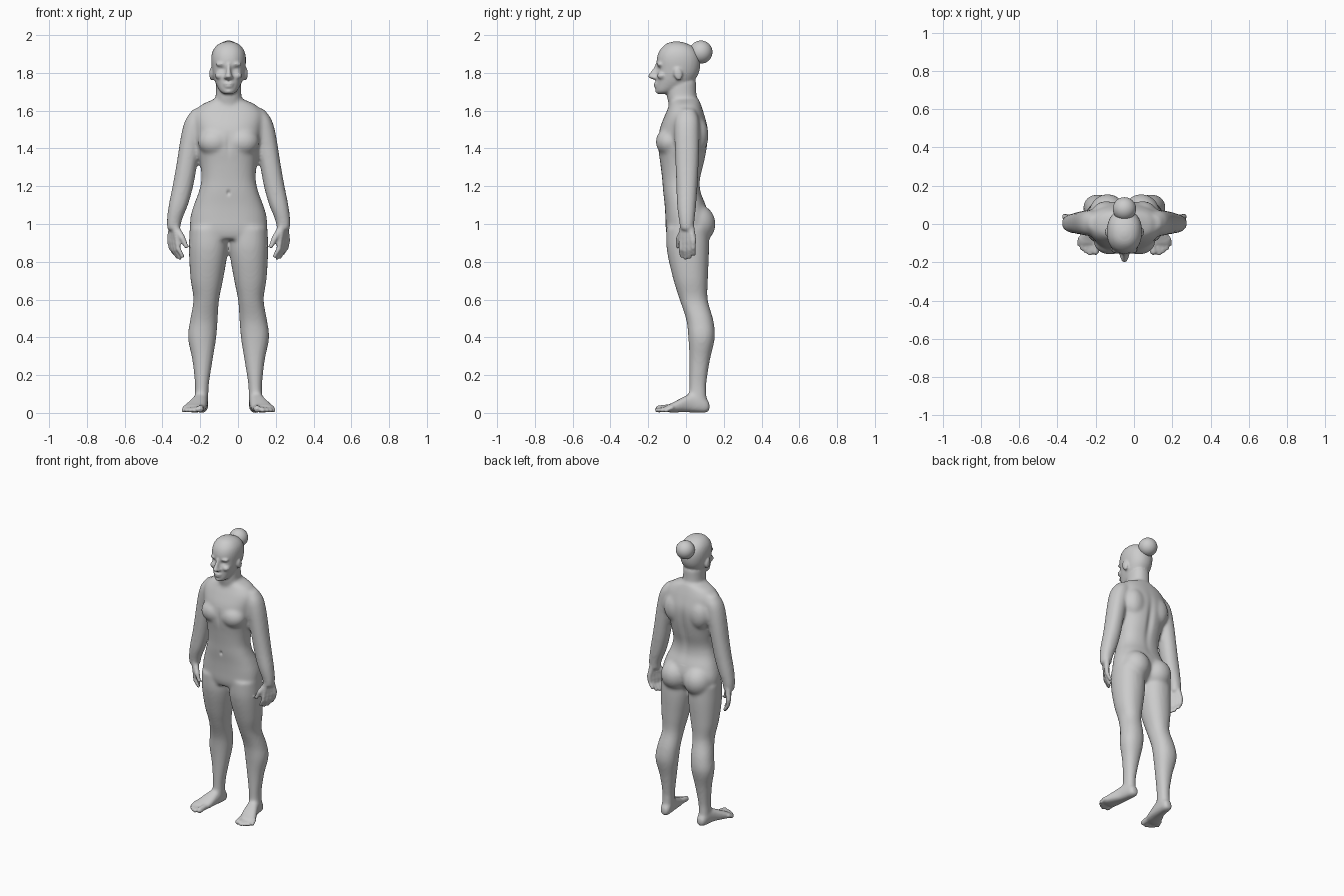
import bpy, bmesh, math
from mathutils import Vector, Matrix

CX = -0.05      # the figure stands slightly left of the origin
BOTH = (-1, 1)


def spline(rows, steps=4):
    """Smoothly interpolate rows of section numbers."""
    out = []
    for i in range(len(rows) - 1):
        p0, p1 = rows[max(i - 1, 0)], rows[i]
        p2, p3 = rows[i + 1], rows[min(i + 2, len(rows) - 1)]
        h = p2[0] - p1[0]
        for k in range(steps):
            t = k / steps
            row = []
            for a, b, c, d in zip(p0, p1, p2, p3):
                m1 = (c - a) / ((p2[0] - p0[0]) or 1) * h
                m2 = (d - b) / ((p3[0] - p1[0]) or 1) * h
                row.append((2*t**3 - 3*t*t + 1)*b + (t**3 - 2*t*t + t)*m1
                           + (3*t*t - 2*t**3)*c + (t**3 - t*t)*m2)
            out.append(row)
    return out + [list(rows[-1])]


def bridge(bm, rings):
    """Skin a stack of vertex rings and close both ends."""
    n = len(rings[0])
    for a, b in zip(rings, rings[1:]):
        for k in range(n):
            j = (k + 1) % n
            bm.faces.new((a[k], a[j], b[j], b[k]))
    bm.faces.new(rings[0])
    bm.faces.new(rings[-1])


def loft(bm, rows, side=1, n=2.2, axis='Z', seg=32):
    """Rows: position on axis, centre x, half width, low and high edge across."""
    rings = []
    for p, cx, rx, lo, hi in spline(rows):
        ring = []
        for k in range(seg):
            a = 2 * math.pi * k / seg
            c, s = math.cos(a), math.sin(a)
            x = side * (cx + rx * math.copysign(abs(c) ** (2 / n), c))
            q = (lo + hi) / 2 + (hi - lo) / 2 * math.copysign(abs(s) ** (2 / n), s)
            ring.append(bm.verts.new((x, q, p) if axis == 'Z' else (x, p, q)))
        rings.append(ring)
    bridge(bm, rings)


def ball(bm, c, r, side=1, tilt=0, seg=24):
    """Ellipsoid made of rings, cheap to add to a growing mesh."""
    m = (Matrix.Translation((c[0] * side, c[1], c[2])) @ Matrix.Rotation(tilt, 4, 'X')
         @ Matrix.Diagonal((r[0], r[1], r[2], 1)))
    rings, lat = [], seg // 2
    for i in range(lat):
        f = math.pi * (i + .3) / (lat - .4)
        rings.append([bm.verts.new(m @ Vector((math.sin(f) * math.cos(2 * math.pi * k / seg),
                                               math.sin(f) * math.sin(2 * math.pi * k / seg),
                                               -math.cos(f)))) for k in range(seg)])
    bridge(bm, rings)


def digit(bm, pts, side):
    """Chain of overlapping balls along points (x, y, z, radius)."""
    for a, b in zip(pts, pts[1:]):
        for k in range(6):
            q = Vector(a).lerp(Vector(b), k / 5)
            ball(bm, q[:3], (q[3],) * 3, side, seg=10)


def fuse(name, bm, voxel, smooth):
    """Merge overlapping pieces into one skin."""
    bmesh.ops.recalc_face_normals(bm, faces=bm.faces)
    me = bpy.data.meshes.new(name)
    bm.to_mesh(me)
    bm.free()
    ob = bpy.data.objects.new(name, me)
    bpy.context.collection.objects.link(ob)
    bpy.context.view_layer.objects.active = ob
    ob.select_set(True)
    r = ob.modifiers.new("skin", 'REMESH')
    r.mode, r.voxel_size = 'VOXEL', voxel
    s = ob.modifiers.new("soften", 'SMOOTH')
    s.factor, s.iterations = 0.5, smooth
    bpy.ops.object.modifier_apply(modifier="skin")
    bpy.ops.object.modifier_apply(modifier="soften")
    return ob


# Torso and neck
bm = bmesh.new()
loft(bm, [(.92, 0, .150, -.095, .07), (.96, 0, .196, -.106, .10), (1.03, 0, .203, -.109, .12),
          (1.10, 0, .184, -.113, .105), (1.17, 0, .158, -.121, .078), (1.235, 0, .144, -.126, .075),
          (1.32, 0, .150, -.136, .096), (1.41, 0, .166, -.148, .113), (1.50, 0, .178, -.140, .117),
          (1.58, 0, .185, -.110, .097), (1.63, 0, .145, -.088, .080), (1.66, 0, .080, -.080, .068)], n=2.4)
loft(bm, [(1.56, 0, .085, -.09, .08), (1.63, 0, .073, -.092, .066), (1.68, 0, .068, -.102, .056),
          (1.76, 0, .066, -.10, .055)])
for s in BOTH:
    # Chest, shoulder blade and buttock
    ball(bm, (.075, -.088, 1.435), (.088, .073, .075), s)
    ball(bm, (.095, .060, 1.47), (.075, .060, .10), s)
    ball(bm, (.088, .055, 1.0), (.098, .102, .105), s, -.15)
    # Leg
    loft(bm, [(.035, .143, .034, .020, .112), (.08, .143, .036, .016, .110), (.15, .141, .037, .018, .108),
              (.28, .138, .054, .018, .127), (.40, .140, .075, .012, .153), (.49, .131, .073, .002, .145),
              (.60, .118, .068, -.034, .115), (.705, .115, .086, -.067, .116), (.865, .107, .103, -.102, .122),
              (.98, .108, .098, -.105, .12)], s)
    # Arm
    loft(bm, [(.965, .291, .034, -.030, .040), (1.02, .287, .040, -.038, .046), (1.10, .266, .051, -.048, .054),
              (1.20, .242, .055, -.051, .061), (1.315, .221, .055, -.056, .067), (1.40, .206, .057, -.059, .070),
              (1.50, .183, .062, -.062, .071), (1.56, .166, .058, -.058, .067),
              (1.61, .145, .042, -.036, .046)], s)
    # Foot
    loft(bm, [(-.115, .187, .052, .006, .036), (-.08, .182, .060, .002, .050), (-.03, .166, .052, .003, .076),
              (.02, .152, .042, .002, .100), (.07, .145, .037, .0, .10), (.105, .142, .033, .0, .078),
              (.125, .141, .022, .010, .055)], s, 2.6, 'Y')
base = fuse("body_base", bm, .01, 8)

# Details are added to the softened body, then fused again
bm = bmesh.new()
bm.from_mesh(base.data)
bpy.data.objects.remove(base)

# Head and nose
loft(bm, [(1.688, 0, .022, -.150, -.09), (1.70, 0, .042, -.159, -.055), (1.74, 0, .066, -.160, .025),
          (1.78, 0, .080, -.157, .058), (1.82, 0, .088, -.154, .073), (1.87, 0, .092, -.155, .075),
          (1.91, 0, .086, -.144, .062), (1.94, 0, .068, -.122, .035), (1.958, 0, .043, -.096, -.002),
          (1.966, 0, .015, -.065, -.035)])
loft(bm, [(1.764, 0, .014, -.172, -.13), (1.778, 0, .021, -.200, -.13), (1.795, 0, .015, -.194, -.13),
          (1.825, 0, .011, -.173, -.13), (1.85, 0, .010, -.160, -.13)])
# Lips and chin
ball(bm, (0, -.157, 1.742), (.027, .014, .008))
ball(bm, (0, -.156, 1.728), (.023, .014, .008))
ball(bm, (0, -.143, 1.703), (.026, .020, .015))
for s in BOTH:
    # Nostril, brow, cheek and ear
    ball(bm, (.015, -.167, 1.776), (.011, .014, .010), s)
    ball(bm, (.036, -.138, 1.846), (.032, .017, .012), s)
    ball(bm, (.046, -.128, 1.785), (.026, .026, .020), s)
    ball(bm, (.090, -.042, 1.795), (.012, .023, .036), s, .2)
    # Toes
    for x, tip, r in ((.147, -.143, .020), (.176, -.152, .014), (.198, -.142, .013),
                      (.217, -.126, .013), (.233, -.105, .012)):
        digit(bm, [(x, -.075, .028, r), (x + .004, tip, r + .001, r)], s)
    # Palm and fingers
    for off, length in ((-.036, .92), (-.012, 1.03), (.012, .99), (.036, .80)):
        kx, ky = .290 + .55 * off, .008 + .83 * off
        digit(bm, [(.289 + .2 * off, .005 + .5 * off, .99, .022), (kx, ky, .915, .018),
                   (kx - .004, ky * 1.1 - .003, .915 - .05 * length, .0135),
                   (kx - .026, ky * 1.1, .915 - .092 * length, .0115)], s)
    # Thumb
    digit(bm, [(.278, -.008, .975, .022), (.245, -.036, .925, .018), (.224, -.044, .882, .012)], s)
body = fuse("body", bm, .007, 3)

# Shallow hollows: (centre, reach, push)
hollows = [((0, .11, 1.34), (.022, .06, .15), (0, -.012, 0)),        # spine
           ((0, -.122, 1.165), (.007, .05, .012), (0, .012, 0)),     # navel
           ((0, -.15, 1.42), (.012, .04, .05), (0, .005, 0))]        # breastbone
hollows += [((s * .036, -.155, 1.82), (.020, .03, .013), (0, .009, 0)) for s in BOTH]  # eyes
for v in body.data.vertices:
    x, y, z = v.co
    if z > 1.1 and abs(x) < .1:
        for c, r, d in hollows:
            e = ((x - c[0]) / r[0]) ** 2 + ((y - c[1]) / r[1]) ** 2 + ((z - c[2]) / r[2]) ** 2
            if e < 9:
                v.co.y += d[1] * math.exp(-e)
    elif z < 0:
        v.co.z = 0
body.location.x = CX
body.data.shade_smooth()

# Hair bun
bm = bmesh.new()
bmesh.ops.create_uvsphere(bm, u_segments=40, v_segments=20, radius=.061)
me = bpy.data.meshes.new("hair_bun")
bm.to_mesh(me)
bm.free()
me.shade_smooth()
bun = bpy.data.objects.new("hair_bun", me)
bun.location = (CX, .079, 1.91)
bpy.context.collection.objects.link(bun)
